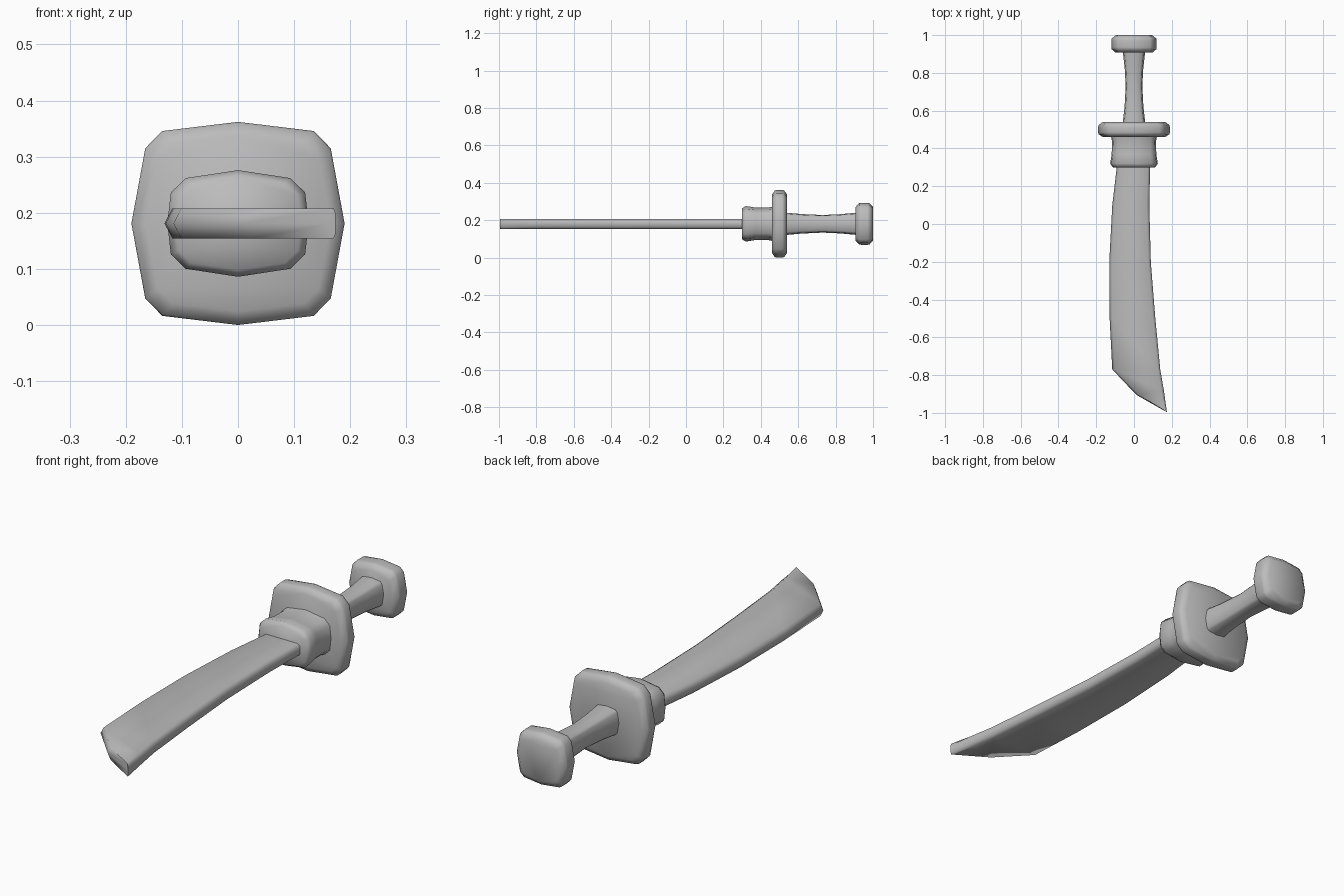
import bpy
import bmesh
from math import radians

cube = bpy.data.objects.get("Cube")
if cube:
    bpy.data.objects.remove(cube, do_unlink=True)

MID = 0.181  # height of the sword's long axis

grey = bpy.data.materials.new("steel grey")
grey.use_nodes = True
grey.diffuse_color = (0.5, 0.5, 0.5, 1)
grey.node_tree.nodes["Principled BSDF"].inputs["Base Color"].default_value = grey.diffuse_color


def loft(name, rings):
    """Skin a list of equal-length rings of points and cap both ends."""
    bm = bmesh.new()
    loops = [[bm.verts.new(p) for p in ring] for ring in rings]
    n = len(loops[0])
    for a, b in zip(loops, loops[1:]):
        for i in range(n):
            j = (i + 1) % n
            bm.faces.new((a[i], a[j], b[j], b[i]))
    bm.faces.new(loops[0])
    bm.faces.new(loops[-1])
    bmesh.ops.recalc_face_normals(bm, faces=bm.faces)
    mesh = bpy.data.meshes.new(name)
    bm.to_mesh(mesh)
    bm.free()
    mesh.materials.append(grey)
    obj = bpy.data.objects.new(name, mesh)
    bpy.context.collection.objects.link(obj)
    bpy.ops.object.select_all(action='DESELECT')
    obj.select_set(True)
    bpy.context.view_layer.objects.active = obj
    bpy.ops.object.shade_smooth_by_angle(angle=radians(70))
    return obj


def cushion(y, hx, hz, inner, outer):
    """Bulged, corner-cut square section; inner and outer are the corner ratios."""
    quarter = [(1, 0), outer, inner, (0, 1)]
    half = quarter + [(-x, z) for x, z in quarter[2::-1]]
    ring = half + [(x, -z) for x, z in half[-2:0:-1]]
    return [(x * hx, y, MID + z * hz) for x, z in ring]


def hilt_part(name, stations, inner=(0.71, 0.91), outer=(0.87, 0.74)):
    return loft(name, [cushion(y, hx, hz, inner, outer) for y, hx, hz in stations])


hilt_part("guard", [(0.46, 0.165, 0.157), (0.475, 0.187, 0.178), (0.485, 0.19, 0.181),
                    (0.515, 0.19, 0.181), (0.525, 0.187, 0.178), (0.54, 0.165, 0.157)])
hilt_part("collar", [(0.30, 0.112, 0.083), (0.32, 0.126, 0.095), (0.37, 0.118, 0.087),
                     (0.44, 0.117, 0.087), (0.47, 0.123, 0.093)],
          inner=(0.74, 0.85), outer=(0.95, 0.58))
hilt_part("grip", [(0.53, 0.06, 0.06), (0.62, 0.05, 0.052), (0.73, 0.044, 0.047),
                   (0.82, 0.049, 0.051), (0.92, 0.06, 0.06)])
hilt_part("pommel", [(0.907, 0.097, 0.09), (0.925, 0.118, 0.11), (0.935, 0.12, 0.112),
                     (0.972, 0.12, 0.112), (0.982, 0.118, 0.11), (1.0, 0.095, 0.09)])

# Curved blade: y and x of the pointed edge, then x and y of the rounded back
HALF = 0.027
blade_stations = [(0.33, -0.088, 0.086, 0.33), (0.1, -0.115, 0.081, 0.1),
                  (-0.2, -0.131, 0.089, -0.2), (-0.5, -0.129, 0.113, -0.5),
                  (-0.77, -0.115, 0.139, -0.77), (-0.905, 0.013, 0.158, -0.88),
                  (-0.99, 0.163, 0.174, -0.995)]
rings = []
for ye, xe, xb, yb in blade_stations:
    cut = min(0.014, (xb - xe) / 3)
    top = [(xe + cut, ye, HALF), (xb - cut, yb, HALF), (xb, yb, HALF * 0.65)]
    ring = [(xe, ye, 0)] + top + [(x, y, -z) for x, y, z in reversed(top)]
    rings.append([(x, y, MID + z) for x, y, z in ring])
loft("blade", rings)
